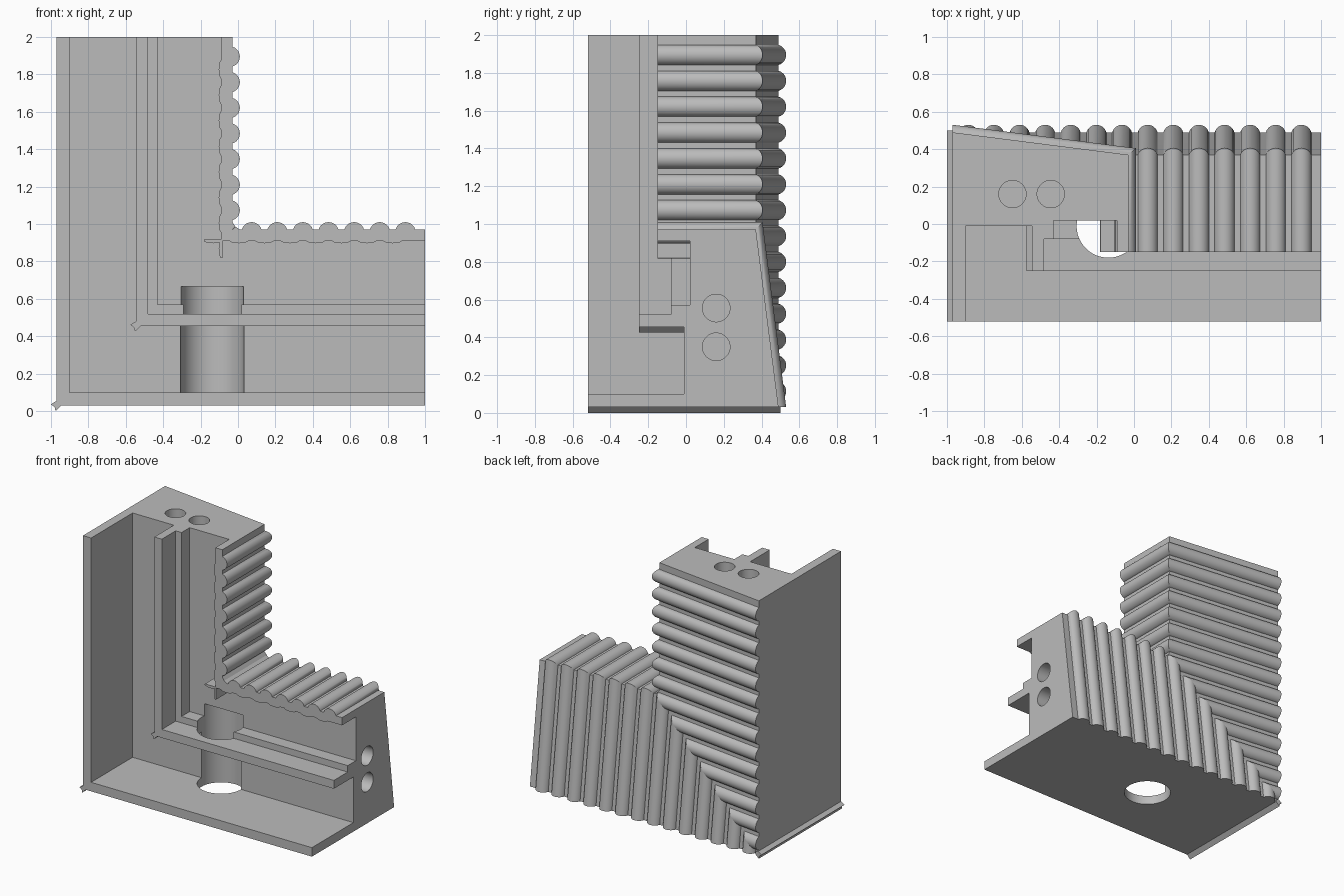
import bpy, bmesh
from math import sin, cos, radians, hypot
from mathutils import Vector, Matrix

old = bpy.data.objects.get("Cube")
if old:
    bpy.data.objects.remove(old)

grey = bpy.data.materials.new("plain_grey")
grey.use_nodes = True
grey.diffuse_color = (0.5, 0.5, 0.5, 1)
grey.node_tree.nodes["Principled BSDF"].inputs["Base Color"].default_value = (0.5, 0.5, 0.5, 1)

# Swaps the sill arm and the upright arm across the mitre
SWAP = Matrix(((0, 0, 1, -1), (0, 1, 0, 0), (1, 0, 0, 1), (0, 0, 0, 1)))


def finish(bm, name):
    bmesh.ops.recalc_face_normals(bm, faces=bm.faces)
    mesh = bpy.data.meshes.new(name)
    bm.to_mesh(mesh)
    bm.free()
    mesh.materials.append(grey)
    obj = bpy.data.objects.new(name, mesh)
    bpy.context.collection.objects.link(obj)
    return obj


def loft(bm, rings):
    """Skin a row of matching closed rings and cap both ends."""
    rows = [[bm.verts.new(p) for p in ring] for ring in rings]
    n = len(rows[0])
    for a, b in zip(rows, rows[1:]):
        for i in range(n):
            j = (i + 1) % n
            bm.faces.new((a[i], a[j], b[j], b[i]))
    bm.faces.new(rows[0])
    bm.faces.new(rows[-1])


def prism(bm, points, y0, y1):
    loft(bm, [[(x, y, z) for x, z in points] for y in (y0, y1)])


def smooth(obj):
    bpy.ops.object.select_all(action='DESELECT')
    obj.select_set(True)
    bpy.context.view_layer.objects.active = obj
    bpy.ops.object.shade_smooth_by_angle(angle=radians(35))


# Mitred L frame: one cross-section swept round the corner
section = [(-.97, -.52), (-.9, -.52), (-.9, -.01), (-.545, -.01), (-.545, -.25),
           (-.48, -.25), (-.48, -.08), (-.43, -.08), (-.43, .02), (-.09, .02),
           (-.09, -.15), (-.03, -.15), (-.03, .37), (-.97, .49)]
bm = bmesh.new()
loft(bm, [[(u, y, 2) for u, y in section],
          [(u, y, u + 1) for u, y in section],
          [(1, y, u + 1) for u, y in section]])
frame = finish(bm, "mitred_frame")


# Bores: drain through the sill and two screw holes in each arm end
def bore(radius, start, end):
    start, end = Vector(start), Vector(end)
    bm = bmesh.new()
    turn = (end - start).to_track_quat('Z', 'Y').to_matrix().to_4x4()
    bmesh.ops.create_cone(bm, cap_ends=True, segments=48, radius1=radius, radius2=radius,
                          depth=(end - start).length,
                          matrix=Matrix.Translation((start + end) / 2) @ turn)
    cutter = finish(bm, "bore_cutter")
    cutter.hide_render = True
    mod = frame.modifiers.new("bore", 'BOOLEAN')
    mod.operation, mod.solver, mod.object = 'DIFFERENCE', 'EXACT', cutter
    bpy.context.view_layer.objects.active = frame
    bpy.ops.object.modifier_apply(modifier=mod.name)
    bpy.data.objects.remove(cutter)


bore(.17, (-.137, -.01, -.1), (-.137, -.01, .665))
for u in (-.65, -.445):
    bore(.073, (u, .16, 1.5), (u, .16, 2.1))
    bore(.073, (.5, .16, u + 1), (1.1, .16, u + 1))
smooth(frame)

# Rounded ribs: over the inner face, then down the sloping back
PITCH, R, SINK = .137, .055, .015
slope = Vector((0, .94, .12)).normalized()
up = Vector((0, 0, 1))
mitre = (up + slope) / (1 + up.dot(slope))
back = Vector((0, 1 / slope.y, 0))
path = [(Vector((0, -.15, .97)), up), (Vector((0, .37, .97)), mitre),
        (Vector((0, .49, .03)), back)]
arc = [radians(-20 + 220 * k / 18) for k in range(19)]
bm = bmesh.new()
for i in range(14):
    c = .895 - PITCH * i
    loft(bm, [[p + Vector((c + R * cos(a), 0, 0)) + m * (R * sin(a) - SINK) for a in arc]
              for p, m in path])
# Trim along the mitre, then repeat on the upright arm
cut = bmesh.ops.bisect_plane(bm, geom=bm.verts[:] + bm.edges[:] + bm.faces[:],
                             plane_co=(0, 0, 1), plane_no=(-1, 0, 1), clear_outer=True)
bmesh.ops.holes_fill(bm, edges=[e for e in bm.edges if e.is_boundary], sides=0)
copy = bmesh.ops.duplicate(bm, geom=bm.verts[:] + bm.edges[:] + bm.faces[:])["geom"]
bmesh.ops.transform(bm, matrix=SWAP,
                    verts=[v for v in copy if isinstance(v, bmesh.types.BMVert)])
smooth(finish(bm, "rounded_ribs"))

# Shallow waves on the hidden side of the inner lip
bm = bmesh.new()
for i in range(8):
    c = .895 - PITCH * (i + .5)
    wave = [(c + .05 * cos(a), .912 - .015 * sin(a)) for a in arc]
    prism(bm, wave, -.15, .025)
    prism(bm, [(z - 1, x + 1) for x, z in wave], -.15, .025)
smooth(finish(bm, "lip_waves"))

# Weld burrs along the outer corners, and the inner corner fillet
burr = [(0, .025), (-.03, .006), (-.01, -.01), (-.006, -.03), (.025, 0), (.02, .02)]
bm = bmesh.new()
for u, y0, y1 in ((-.97, -.52, .5), (-.545, -.25, 0)):
    prism(bm, [(u + x, u + 1 + z) for x, z in burr], y0, y1)
finish(bm, "corner_burrs")
bm = bmesh.new()
prism(bm, [(-.04, .96), (.01, .97), (-.014, .986), (-.03, 1.01)], -.15, .37)
finish(bm, "inner_fillet")
